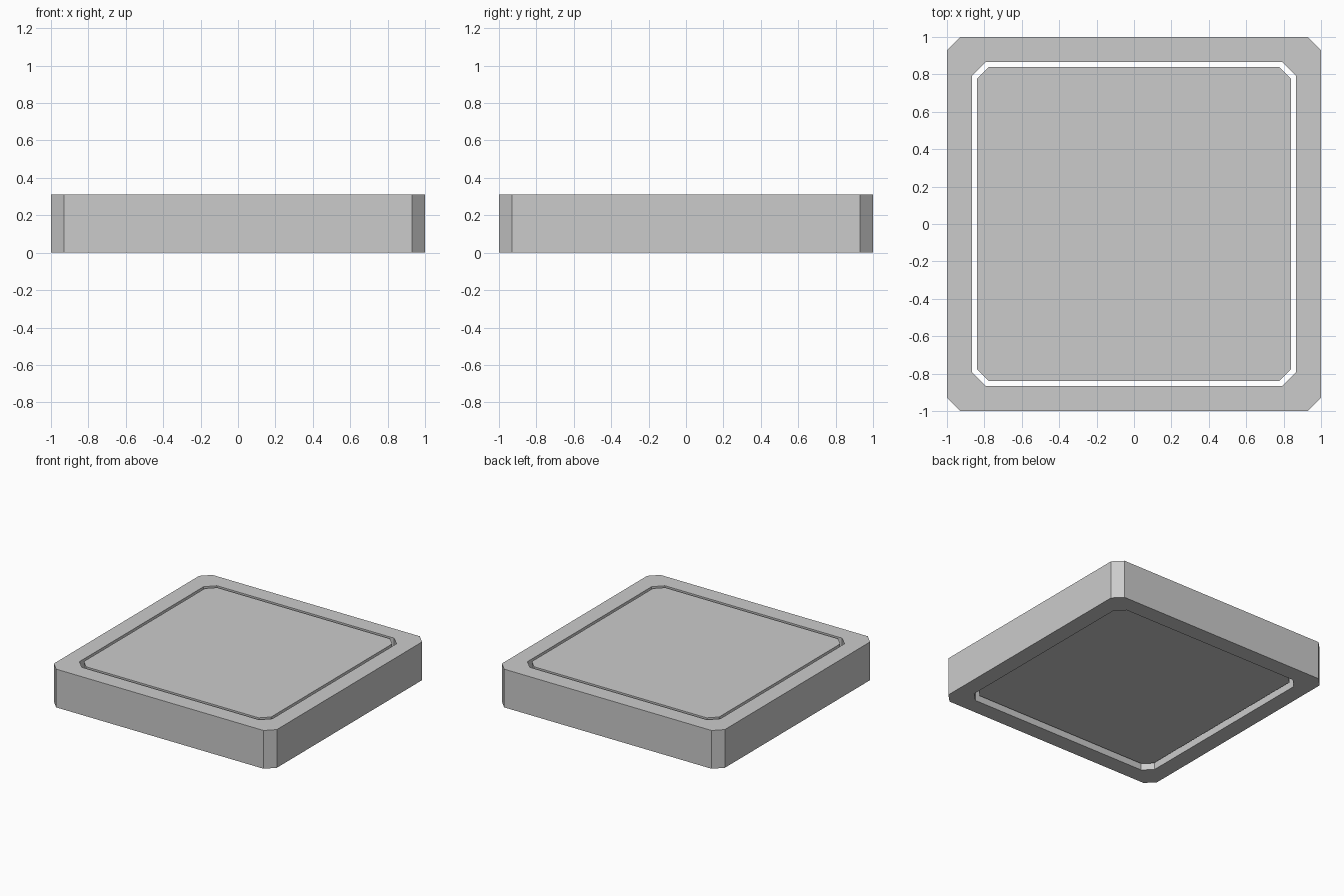
import bpy
import bmesh

default = bpy.data.objects.get("Cube")
if default:
    bpy.data.objects.remove(default, do_unlink=True)

HEIGHT = 0.31
RECESS = 0.035

grey = bpy.data.materials.new("plain grey")
grey.use_nodes = True
colour = (0.6, 0.6, 0.6, 1)
grey.diffuse_color = colour
grey.node_tree.nodes["Principled BSDF"].inputs["Base Color"].default_value = colour


def octagon(bm, half, cut, z):
    """Ring of vertices for a square with clipped corners."""
    s = half - cut
    points = [(half, -s), (half, s), (s, half), (-s, half),
              (-half, s), (-half, -s), (-s, -half), (s, -half)]
    return [bm.verts.new((x, y, z)) for x, y in points]


def bridge(bm, a, b):
    for i in range(len(a)):
        j = (i + 1) % len(a)
        bm.faces.new((a[i], a[j], b[j], b[i]))


def finish(bm, name):
    bmesh.ops.recalc_face_normals(bm, faces=bm.faces)
    mesh = bpy.data.meshes.new(name)
    bm.to_mesh(mesh)
    bm.free()
    mesh.materials.append(grey)
    bpy.context.collection.objects.link(bpy.data.objects.new(name, mesh))


# Outer frame: clipped square with a through opening
bm = bmesh.new()
loops = [octagon(bm, 1, 0.07, 0), octagon(bm, 1, 0.07, HEIGHT),
         octagon(bm, 0.865, 0.07, HEIGHT), octagon(bm, 0.865, 0.07, 0)]
for i in range(4):
    bridge(bm, loops[i], loops[(i + 1) % 4])
finish(bm, "outer_frame")

# Centre panel: flush on top, set in underneath, with a clear gap around it
bm = bmesh.new()
low = octagon(bm, 0.84, 0.065, RECESS)
high = octagon(bm, 0.84, 0.065, HEIGHT)
bridge(bm, low, high)
bm.faces.new(low)
bm.faces.new(high)
finish(bm, "centre_panel")
